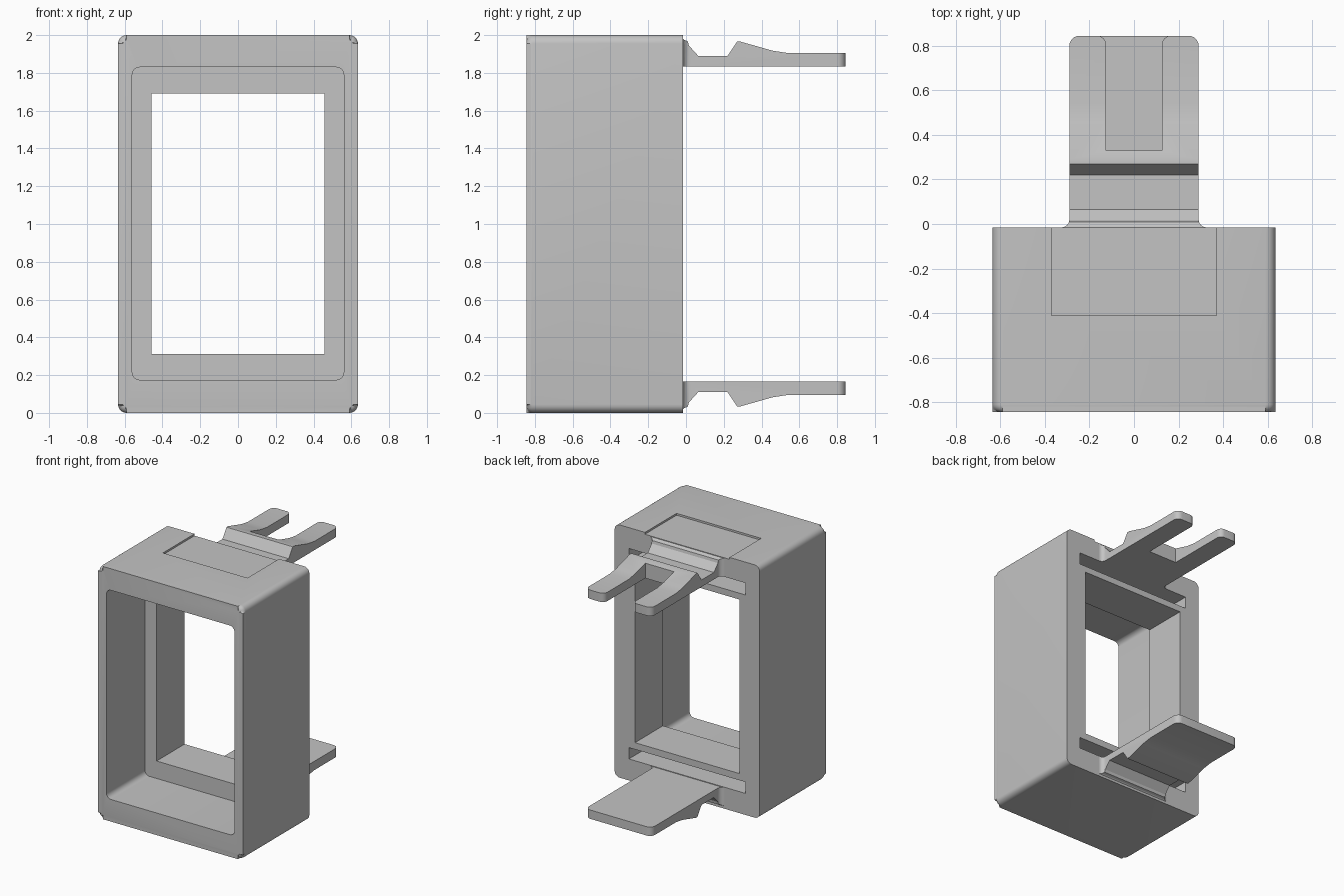
import bpy, bmesh, math
from mathutils import Vector

if "Cube" in bpy.data.objects:
    bpy.data.objects.remove(bpy.data.objects["Cube"], do_unlink=True)

grey = bpy.data.materials.new("light_grey_plastic")
grey.use_nodes = True
colour = (0.55, 0.55, 0.55, 1)
grey.diffuse_color = colour
grey.node_tree.nodes["Principled BSDF"].inputs["Base Color"].default_value = colour


def rounded(points, steps=6):
    """Outline from (a, b) or (a, b, radius) points; radii need square corners."""
    out = []
    for i, p in enumerate(points):
        here = Vector(p[:2])
        if len(p) == 2:
            out.append(here)
            continue
        d1 = (Vector(points[i - 1][:2]) - here).normalized()
        d2 = (Vector(points[(i + 1) % len(points)][:2]) - here).normalized()
        for k in range(steps + 1):
            t = math.pi / 2 * k / steps
            out.append(here + p[2] * (d1 * (1 - math.sin(t)) + d2 * (1 - math.cos(t))))
    return out


def rectangle(half, low, high, r=None):
    corners = [(-half, low), (half, low), (half, high), (-half, high)]
    return rounded([c + (r,) for c in corners] if r else corners)


def prism(name, outline, axis, low, high, front_bevel=0):
    """Extrude a 2D outline along an axis."""
    place = {"x": lambda a, b, d: (d, a, b),
             "y": lambda a, b, d: (a, d, b),
             "z": lambda a, b, d: (a, b, d)}[axis]
    bm = bmesh.new()
    ends = [[bm.verts.new(place(a, b, d)) for a, b in outline] for d in (low, high)]
    caps = [bm.faces.new(ring) for ring in ends]
    n = len(outline)
    for i in range(n):
        j = (i + 1) % n
        bm.faces.new((ends[0][i], ends[0][j], ends[1][j], ends[1][i]))
    if front_bevel:
        bmesh.ops.bevel(bm, geom=list(caps[0].edges), offset=front_bevel,
                        segments=5, profile=0.5, affect="EDGES")
    bmesh.ops.recalc_face_normals(bm, faces=bm.faces)
    mesh = bpy.data.meshes.new(name)
    bm.to_mesh(mesh)
    bm.free()
    mesh.materials.append(grey)
    obj = bpy.data.objects.new(name, mesh)
    bpy.context.collection.objects.link(obj)
    return obj


def combine(obj, cutter, operation="DIFFERENCE"):
    mod = obj.modifiers.new("cut", "BOOLEAN")
    mod.operation, mod.solver, mod.object = operation, "EXACT", cutter
    bpy.context.view_layer.objects.active = obj
    bpy.ops.object.modifier_apply(modifier=mod.name)
    bpy.data.objects.remove(cutter, do_unlink=True)


def finish(obj):
    bpy.ops.object.select_all(action="DESELECT")
    obj.select_set(True)
    bpy.context.view_layer.objects.active = obj
    bpy.ops.object.shade_smooth_by_angle(angle=math.radians(25))


# Housing with a wide front recess, a narrower window and two rear slots
BACK, FRONT = -0.015, -0.845
housing = prism("housing", rectangle(0.635, 0, 2, 0.045), "y", FRONT, BACK, 0.035)
combine(housing, prism("recess", rectangle(0.56, 0.175, 1.83, 0.04), "y", -1, -0.365))
combine(housing, prism("window", rectangle(0.457, 0.313, 1.69), "y", -0.5, 0.2))
for low, high in ((0.17, 0.26), (1.74, 1.835)):
    combine(housing, prism("slot", rectangle(0.51, low, high), "y", -0.32, 0.2))

# Shallow pocket on the top, open to the back
combine(housing, prism("pocket", rectangle(0.37, -0.41, 0.2), "z", 1.985, 2.2))
finish(housing)

# Snap tabs: side profile intersected with the plan outline
profile = [(-0.02, 1.835), (0.845, 1.835), (0.845, 1.905), (0.54, 1.905),
           (0.46, 1.917), (0.29, 1.965), (0.27, 1.965), (0.22, 1.89),
           (0.065, 1.89), (0.015, 1.945), (0.01, 1.967), (-0.01, 1.975),
           (-0.02, 1.985)]
side = [(0.33, -0.03), (0.33, BACK), (0.29, BACK, 0.035), (0.29, 0.845, 0.045)]
fork = [(0.125, 0.845, 0.04), (0.125, 0.33)]


def tab(name, half_plan, flip):
    outline = [(y, 2 - z if flip else z) for y, z in profile]
    plan = half_plan + [(-p[0],) + p[1:] for p in reversed(half_plan)]
    obj = prism(name, outline, "x", -0.5, 0.5)
    combine(obj, prism("plan", rounded(plan), "z", -0.5, 2.5), "INTERSECT")
    finish(obj)


tab("upper_forked_tab", side + fork, False)
tab("lower_tab", side, True)
